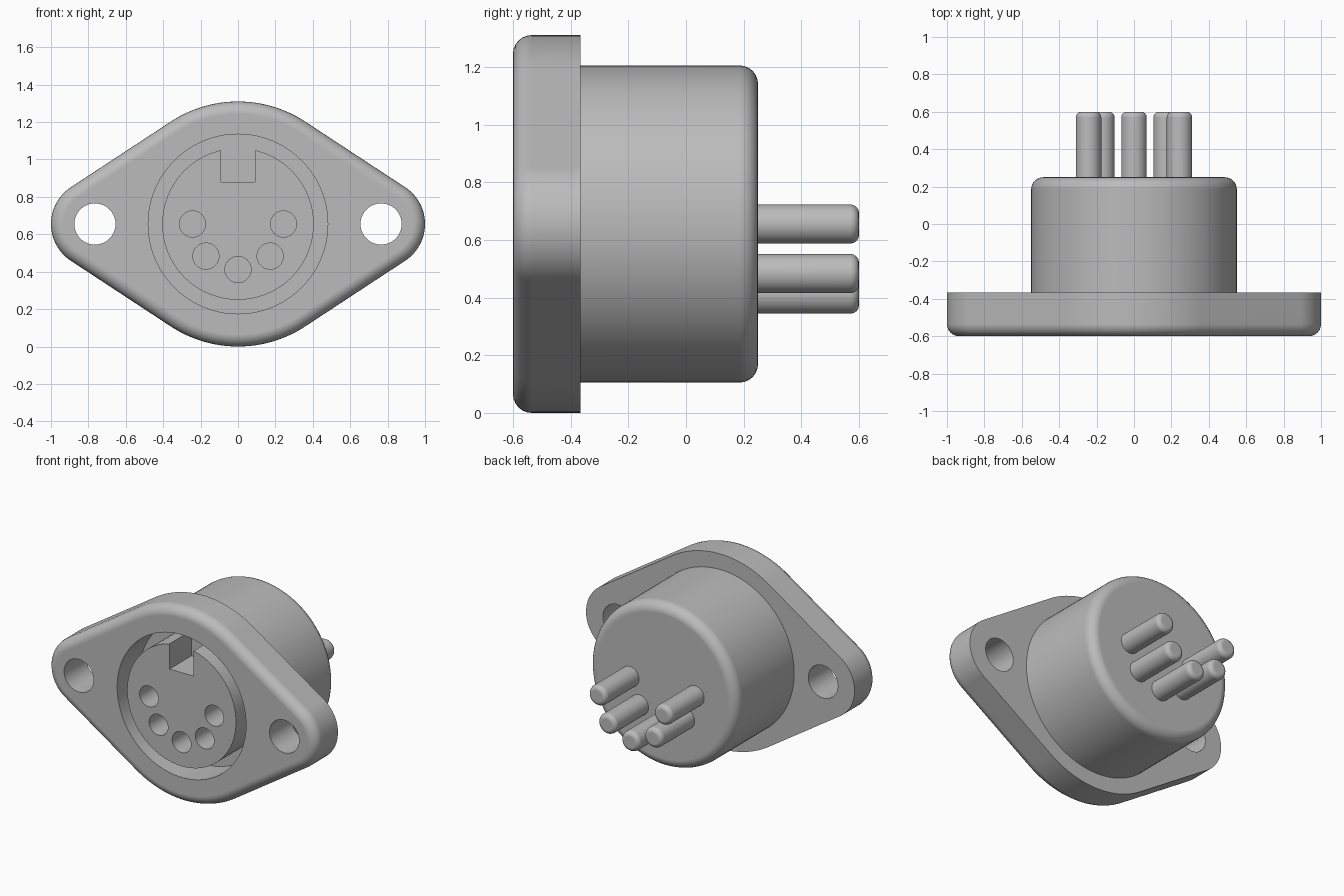
import bpy, bmesh, math
from math import cos, sin, pi

cube = bpy.data.objects.get("Cube")
if cube:
    bpy.data.objects.remove(cube, do_unlink=True)

MID = 0.655                                  # height of the connector axis
FRONT, SEAT, BACK, TIP = -0.6, -0.365, 0.25, 0.6
EAR_X, EAR_R = 0.765, 0.235
PINS = [(0.243 * cos(a), MID - 0.243 * sin(a))
        for a in (k * pi / 4 for k in range(5))]

grey = bpy.data.materials.new("plain grey")
grey.use_nodes = True
COLOUR = (0.5, 0.5, 0.5, 1)
grey.diffuse_color = COLOUR
grey.node_tree.nodes["Principled BSDF"].inputs["Base Color"].default_value = COLOUR


def arc(cx, cz, r, start, end, n):
    return [(cx + r * cos(start + (end - start) * i / n),
             cz + r * sin(start + (end - start) * i / n)) for i in range(n + 1)]


def circle(cx, cz, r, n=64):
    return arc(cx, cz, r, 0, 2 * pi, n)[:-1]


def prism(name, outline, y0, y1, round_y=None, radius=0.0, segments=6):
    """Extrude an x-z outline along y, rounding the rim at round_y."""
    bm = bmesh.new()
    near = [bm.verts.new((x, y0, z)) for x, z in outline]
    far = [bm.verts.new((x, y1, z)) for x, z in outline]
    n = len(outline)
    bm.faces.new(near)
    bm.faces.new(far[::-1])
    for i in range(n):
        j = (i + 1) % n
        bm.faces.new((near[i], far[i], far[j], near[j]))
    bmesh.ops.recalc_face_normals(bm, faces=bm.faces)
    if round_y is not None:
        rim = [e for e in bm.edges
               if all(abs(v.co.y - round_y) < 1e-5 for v in e.verts)]
        bmesh.ops.bevel(bm, geom=rim, offset=radius, segments=segments,
                        profile=0.5, affect='EDGES')
    mesh = bpy.data.meshes.new(name)
    bm.to_mesh(mesh)
    bm.free()
    obj = bpy.data.objects.new(name, mesh)
    bpy.context.collection.objects.link(obj)
    mesh.materials.append(grey)
    return obj


def select(obj):
    bpy.ops.object.select_all(action='DESELECT')
    obj.select_set(True)
    bpy.context.view_layer.objects.active = obj


def cut(obj, outline):
    """Cut an outline right through a part."""
    cutter = prism("cutter", outline, FRONT - 0.2, SEAT + 0.2)
    cutter.hide_render = True
    mod = obj.modifiers.new("cut", 'BOOLEAN')
    mod.operation, mod.solver, mod.object = 'DIFFERENCE', 'EXACT', cutter
    select(obj)
    bpy.ops.object.modifier_apply(modifier=mod.name)
    bpy.data.objects.remove(cutter, do_unlink=True)


def finish(obj):
    select(obj)
    bpy.ops.object.shade_smooth_by_angle(angle=math.radians(35))
    mod = obj.modifiers.new("even shading", 'WEIGHTED_NORMAL')
    mod.keep_sharp = True


# Mounting flange: large middle arcs joined by tangents to the two ears
t = math.acos((MID - EAR_R) / EAR_X)
outline = (arc(EAR_X, MID, EAR_R, -t, t, 24)
           + arc(0, MID, MID, t, pi - t, 32)
           + arc(-EAR_X, MID, EAR_R, pi - t, pi + t, 24)
           + arc(0, MID, MID, pi + t, 2 * pi - t, 32))
flange = prism("mounting_flange", outline, FRONT, SEAT, FRONT, 0.065)
cut(flange, circle(0, MID, 0.48, 96))
for side in (-1, 1):
    cut(flange, circle(side * EAR_X, MID, 0.11))
finish(flange)

# Round housing behind the flange
finish(prism("rear_housing", circle(0, MID, 0.55, 96), SEAT, BACK, BACK, 0.065))

# Socket core with keyway and contact holes
core = prism("socket_core", circle(0, MID, 0.405, 96), FRONT, SEAT)
cut(core, [(-0.09, 0.88), (0.09, 0.88), (0.09, 1.2), (-0.09, 1.2)])
for x, z in PINS:
    cut(core, circle(x, z, 0.07, 40))
finish(core)

# Solder pins at the back
for i, (x, z) in enumerate(PINS):
    finish(prism(f"rear_pin_{i + 1}", circle(x, z, 0.068, 40),
                 BACK - 0.02, TIP, TIP, 0.03, 4))
